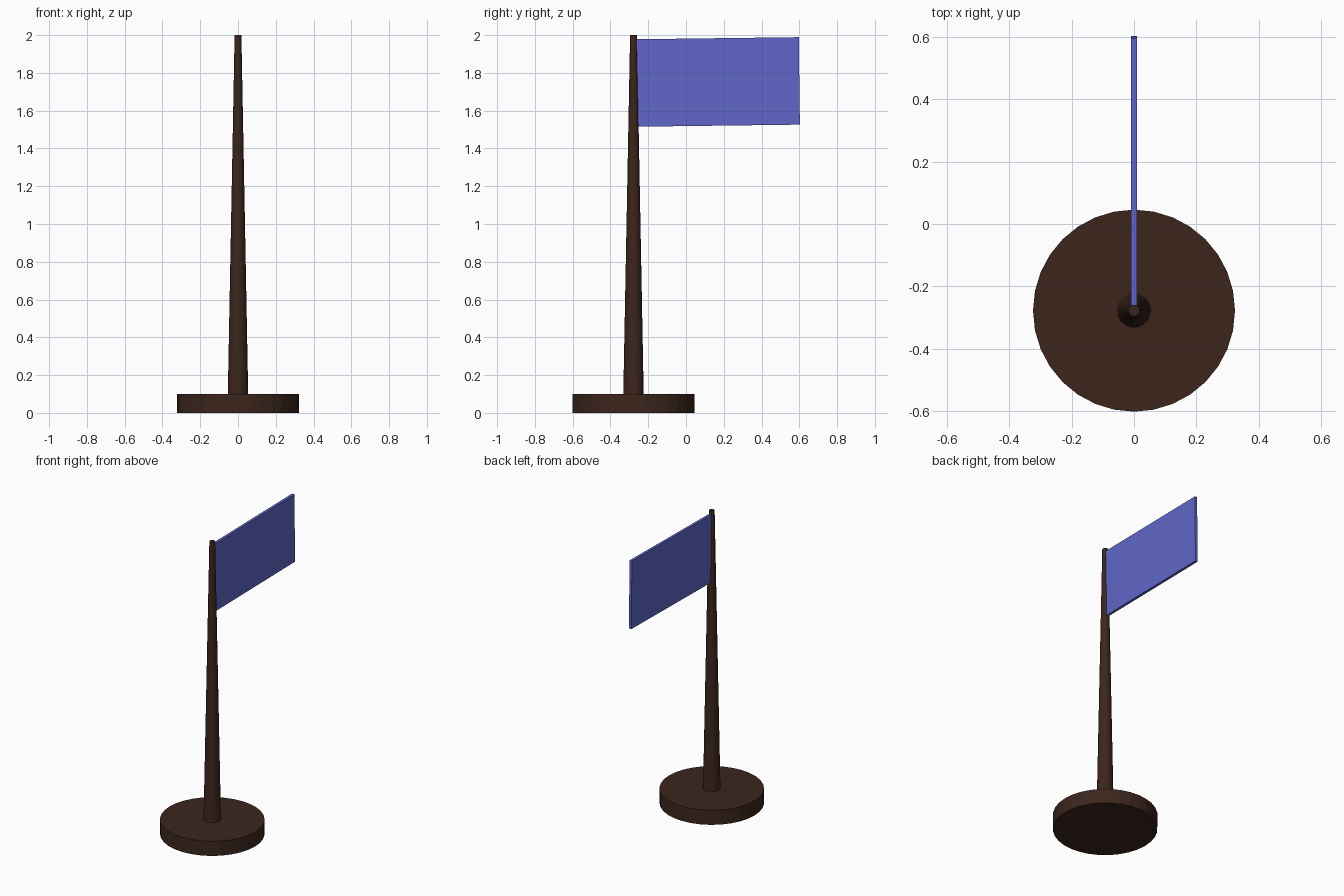
import bpy
import math

if "Cube" in bpy.data.objects:
    bpy.data.objects.remove(bpy.data.objects["Cube"])

POLE_Y = -0.278


def material(name, color):
    mat = bpy.data.materials.new(name)
    mat.diffuse_color = (*color, 1)
    mat.use_nodes = True
    mat.node_tree.nodes["Principled BSDF"].inputs["Base Color"].default_value = mat.diffuse_color
    return mat


def finish(name, mat):
    obj = bpy.context.object
    obj.name = name
    obj.data.materials.append(mat)
    return obj


wood = material("dark_wood", (0.045, 0.019, 0.012))
cloth = material("blue_cloth", (0.115, 0.135, 0.58))

# Round base
bpy.ops.mesh.primitive_cylinder_add(vertices=32, radius=0.324, depth=0.1,
                                    location=(0, POLE_Y, 0.05))
finish("base", wood)

# Tapered pole, standing on the base
bpy.ops.mesh.primitive_cone_add(vertices=32, radius1=0.054, radius2=0.018, depth=1.9,
                                location=(0, POLE_Y, 1.05))
finish("pole", wood)

# Flag: thin slab, slightly tilted, tucked into the pole
bpy.ops.mesh.primitive_cube_add(size=1, location=(0, 0.165, 1.752),
                                rotation=(math.radians(0.73), 0, 0))
flag = finish("flag", cloth)
flag.scale = (0.018, 0.87, 0.463)
